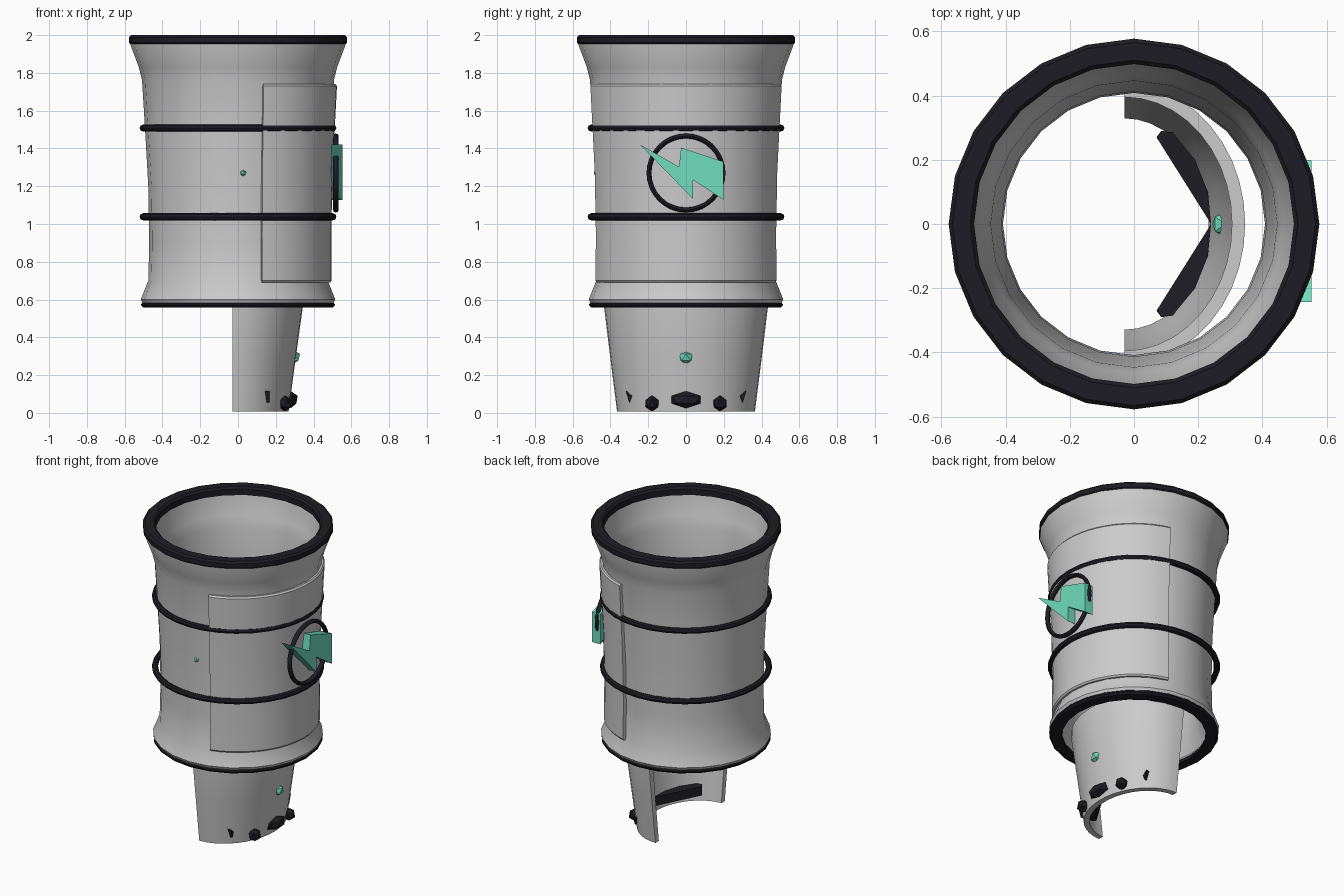
import bpy, bmesh
from math import sin, cos, pi, radians

if "Cube" in bpy.data.objects:
    bpy.data.objects.remove(bpy.data.objects["Cube"])

def material(name, color):
    m = bpy.data.materials.new(name)
    m.diffuse_color = color
    m.use_nodes = True
    m.node_tree.nodes["Principled BSDF"].inputs["Base Color"].default_value = m.diffuse_color
    return m

BLACK = material("black_rubber", (0.012, 0.012, 0.017, 1))
TEAL = material("teal_glow", (0.16, 0.72, 0.5, 1))

def finish(name, bm, mat=None, smooth=None):
    bmesh.ops.recalc_face_normals(bm, faces=bm.faces[:])
    me = bpy.data.meshes.new(name)
    bm.to_mesh(me)
    bm.free()
    ob = bpy.data.objects.new(name, me)
    bpy.context.collection.objects.link(ob)
    if mat:
        me.materials.append(mat)
    if smooth:
        bpy.ops.object.select_all(action='DESELECT')
        ob.select_set(True)
        bpy.context.view_layer.objects.active = ob
        bpy.ops.object.shade_smooth_by_angle(angle=radians(smooth))
    return ob

def sweep(name, profile, seg, a0=0, a1=360, cx=0, mat=None):
    """Revolve a closed profile of (x radius, y radius, z) about the z axis."""
    bm = bmesh.new()
    full = a1 - a0 >= 360
    rows = []
    for i in range(seg if full else seg + 1):
        a = radians(a0 + (a1 - a0) * i / seg)
        rows.append([bm.verts.new((cx + rx * cos(a), ry * sin(a), z)) for rx, ry, z in profile])
    n = len(profile)
    for i in range(seg):
        p, q = rows[i], rows[(i + 1) % len(rows)]
        for j in range(n):
            k = (j + 1) % n
            bm.faces.new((p[j], p[k], q[k], q[j]))
    if not full:
        bm.faces.new(rows[0])
        bm.faces.new(rows[-1])
    return finish(name, bm, mat, 35)

def shell(outer, t):
    """Close an outer line of (r, z) into a wall of thickness t."""
    return [(r, r, z) for r, z in outer] + [(r - t, r - t, z) for r, z in reversed(outer)]

def torus(name, r, t, z):
    prof = [(r + t * cos(k * pi / 4), r + t * cos(k * pi / 4), z + t * sin(k * pi / 4)) for k in range(8)]
    return sweep(name, prof, 32, mat=BLACK)

def prism(name, pts, mat):
    """Closed solid from two matching outlines."""
    bm = bmesh.new()
    a, b = [[bm.verts.new(p) for p in loop] for loop in pts]
    bm.faces.new(a)
    bm.faces.new(b)
    for i in range(len(a)):
        j = (i + 1) % len(a)
        bm.faces.new((a[i], a[j], b[j], b[i]))
    return finish(name, bm, mat)

def stud(name, loc, scale, mat):
    bm = bmesh.new()
    bmesh.ops.create_icosphere(bm, subdivisions=1, radius=1)
    for v in bm.verts:
        v.co = [c * s + l for c, s, l in zip(v.co, scale, loc)]
    return finish(name, bm, mat)

# Flared main sleeve
sweep("sleeve", shell([(.50, .57), (.515, .60), (.475, .70), (.47, .9), (.475, 1.2), (.492, 1.5),
                       (.508, 1.76), (.525, 1.83), (.57, 1.95), (.57, 1.98)], .062), 24)

# Black rims and bands
def rim(name, r0, r1, z0, z1):
    c = .012
    prof = [(r0, z0), (r1 - c, z0), (r1, z0 + c), (r1, z1 - c), (r1 - c, z1), (r0 + c, z1), (r0, z1 - c)]
    sweep(name, [(r, r, z) for r, z in prof], 24, mat=BLACK)

rim("top_rim", .498, .577, 1.948, 2.0)
rim("bottom_rim", .435, .513, .557, .588)
torus("upper_band", .502, .019, 1.508)
torus("lower_band", .502, .019, 1.038)

# Curved side plate
sweep("side_plate", shell([(.488, .69), (.496, .70), (.494, .95), (.50, 1.27), (.513, 1.52),
                           (.524, 1.73), (.516, 1.74)], .035), 24, -75, 75)

# Emblem ring and bolt on the plate
bm = bmesh.new()
N, M = 32, 8
vs = [[bm.verts.new((.518 + .015 * sin(2 * pi * j / M),
                     (.196 + .013 * cos(2 * pi * j / M)) * cos(2 * pi * i / N),
                     1.27 + (.196 + .013 * cos(2 * pi * j / M)) * sin(2 * pi * i / N)))
       for j in range(M)] for i in range(N)]
for i in range(N):
    for j in range(M):
        bm.faces.new((vs[i][j], vs[(i + 1) % N][j], vs[(i + 1) % N][(j + 1) % M], vs[i][(j + 1) % M]))
finish("emblem_ring", bm, BLACK, 50)

bolt = [(-.243, 1.42), (-.037, 1.303), (-.026, 1.404), (.198, 1.33), (.198, 1.128), (.037, 1.234), (.037, 1.133)]
prism("emblem_bolt", [[(x, y, z) for y, z in bolt] for x in (.492, .553)], TEAL)

# Half-round lower guard
sweep("lower_guard", [(.298, .365, .008), (.337, .402, .30), (.376, .436, .58), (.376, .436, .62),
                      (.335, .395, .62), (.335, .395, .58), (.299, .364, .30), (.262, .329, .008)],
      20, -90, 90, cx=-.03)

# Inner straps and knobs along the guard's lower edge
for side, s in (("left", -1), ("right", 1)):
    strap = [(.24, 0), (.07, .27), (.085, .29), (.12, .285), (.19, .20), (.23, .10)]
    prism(side + "_inner_strap", [[(x, s * y, z + y * .06) for x, y in strap] for z in (.04, .10)], BLACK)
    stud(side + "_knob", (.25, s * .18, .05), (.042, .04, .042), BLACK)
    tri = [(.06), (.12), (.115)]
    prism(side + "_spike", [[(.168, s * .30, .055), (.168, s * .318, .115), (.168, s * .285, .09)],
                            [(.12, s * .295, .055), (.12, s * .31, .115), (.12, s * .28, .09)]], BLACK)
stud("centre_knob", (.28, 0, .07), (.04, .09, .045), BLACK)

# Teal studs
stud("guard_gem", (.286, 0, .295), (.047, .043, .04), TEAL)
stud("front_gem", (.027, -.472, 1.27), (.018, .018, .018), TEAL)
